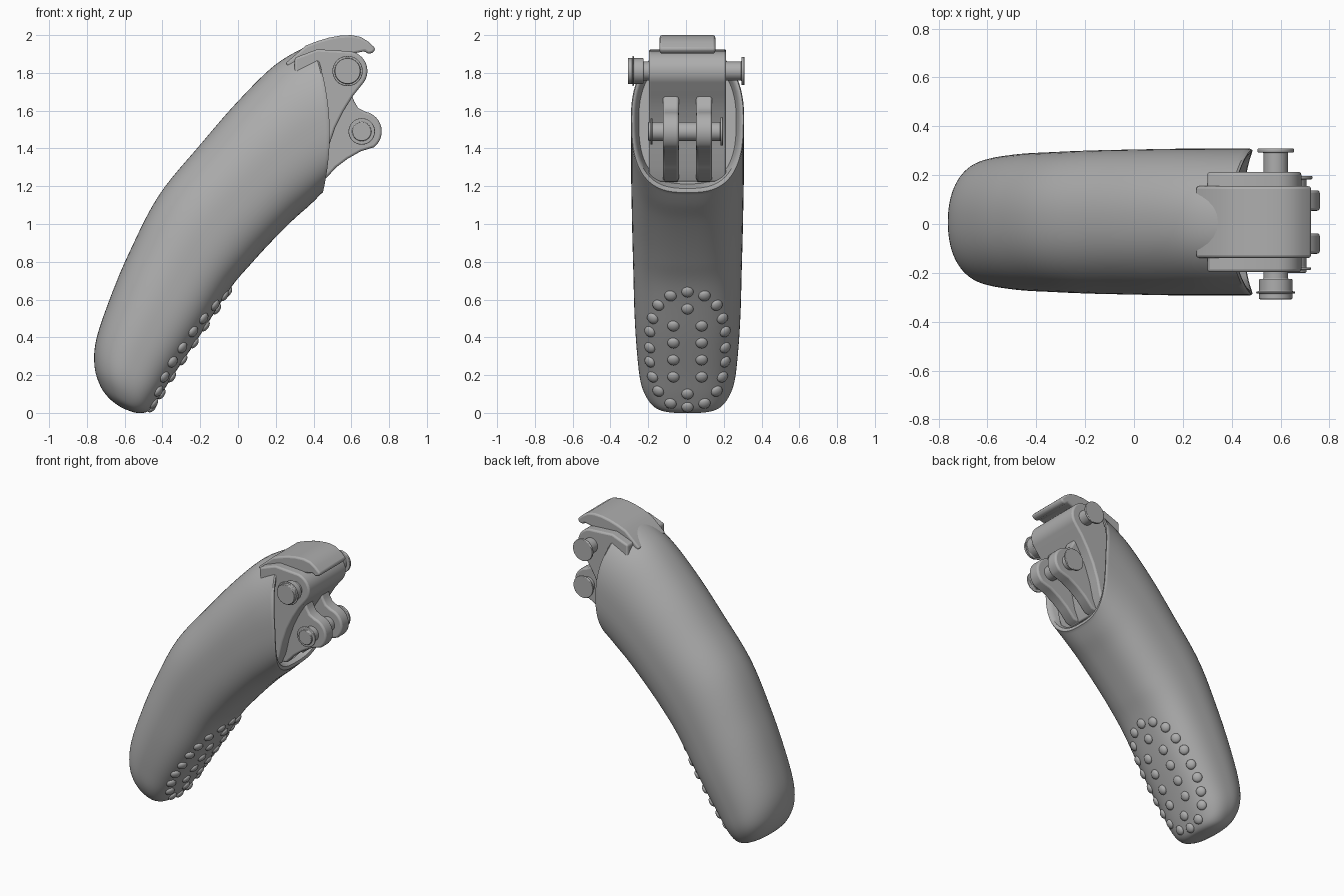
import bpy, bmesh, math
from mathutils import Vector
from mathutils.bvhtree import BVHTree

cube = bpy.data.objects.get("Cube")
if cube:
    bpy.data.objects.remove(cube, do_unlink=True)

grey = bpy.data.materials.new("plain grey")
grey.use_nodes = True
grey.diffuse_color = (0.42, 0.42, 0.42, 1)
grey.node_tree.nodes["Principled BSDF"].inputs["Base Color"].default_value = (0.42, 0.42, 0.42, 1)
MID = 0.008  # side-to-side middle of the handle


def finish(name, bm, bevel=0.0, angle=40):
    bmesh.ops.recalc_face_normals(bm, faces=bm.faces)
    mesh = bpy.data.meshes.new(name)
    bm.to_mesh(mesh)
    bm.free()
    mesh.materials.append(grey)
    ob = bpy.data.objects.new(name, mesh)
    bpy.context.collection.objects.link(ob)
    if bevel:
        mod = ob.modifiers.new("soft_edges", "BEVEL")
        mod.width, mod.segments, mod.limit_method = bevel, 3, "ANGLE"
        mod.angle_limit = math.radians(40)
    bpy.ops.object.select_all(action="DESELECT")
    ob.select_set(True)
    bpy.context.view_layer.objects.active = ob
    bpy.ops.object.shade_smooth_by_angle(angle=math.radians(angle))
    return ob


def arc(x, z, r, start, end, steps=14):
    angles = [math.radians(start + (end - start) * i / steps) for i in range(steps + 1)]
    return [(x + r * math.cos(a), z + r * math.sin(a)) for a in angles]


def slab(name, profile, y0, y1, bevel):
    """Side profile in x and z, extruded across y."""
    bm = bmesh.new()
    face = bm.faces.new([bm.verts.new((x, y0, z)) for x, z in profile])
    out = bmesh.ops.extrude_face_region(bm, geom=[face])["geom"]
    bmesh.ops.translate(bm, vec=(0, y1 - y0, 0),
                        verts=[v for v in out if isinstance(v, bmesh.types.BMVert)])
    return finish(name, bm, bevel)


def turned(name, x, z, steps, sides=40):
    """Lathe about a y axis; steps are (y, radius)."""
    bm = bmesh.new()
    rings = [[bm.verts.new((x + r * math.cos(math.tau * i / sides), y,
                            z + r * math.sin(math.tau * i / sides)))
              for i in range(sides)] for y, r in steps]
    skin(bm, rings)
    return finish(name, bm, 0.004)


def skin(bm, rings):
    for a, b in zip(rings, rings[1:]):
        for i in range(len(a)):
            j = (i + 1) % len(a)
            bm.faces.new((a[i], a[j], b[j], b[i]))
    bm.faces.new(rings[0])
    bm.faces.new(rings[-1])


def spline(p, per=6):
    out = []
    for i in range(len(p) - 1):
        a, b, c, d = p[max(i - 1, 0)], p[i], p[i + 1], p[min(i + 2, len(p) - 1)]
        for k in range(per):
            t = k / per
            out.append([0.5 * (2 * q + (r - o) * t + (2 * o - 5 * q + 4 * r - s) * t * t
                               + (3 * q - o - 3 * r + s) * t ** 3)
                        for o, q, r, s in zip(a, b, c, d)])
    return out + [list(p[-1])]


# Handle: upper edge x z, lower edge x z, half width, forward bulge
stations = [
    (-.62, .03, -.60, .02, .03, 0), (-.68, .075, -.535, .0, .14, 0),
    (-.73, .145, -.475, .01, .20, 0), (-.76, .25, -.42, .08, .245, 0),
    (-.75, .39, -.335, .21, .265, 0), (-.68, .60, -.195, .42, .28, 0),
    (-.58, .84, -.04, .66, .287, 0), (-.42, 1.15, .07, .79, .293, 0),
    (-.20, 1.42, .18, .91, .297, .02), (0, 1.65, .29, 1.02, .30, .03),
    (.20, 1.845, .38, 1.10, .30, .05), (.39, 1.955, .44, 1.16, .30, .06),
]


def section(bm, s, scale=1.0, back=0.0, sides=72):
    up, low = Vector((s[0], 0, s[1])), Vector((s[2], 0, s[3]))
    centre, half = (up + low) / 2, (up - low) / 2
    ahead = Vector((half.z, 0, -half.x)).normalized()
    ring = []
    for i in range(sides):
        c, w = math.cos(math.tau * i / sides), math.sin(math.tau * i / sides)
        n = 2.2 if c > 0 else 2.8
        v = math.copysign(abs(c) ** (2 / n), c) * scale
        u = math.copysign(abs(w) ** (2 / n), w) * scale
        p = centre + half * v + ahead * (s[5] * (1 - v * v) - back)
        ring.append(bm.verts.new((p.x, MID + u * s[4], max(p.z, 0))))
    return ring


bm = bmesh.new()
rings = [section(bm, s) for s in spline(stations)]
end = stations[-1]
# Rounded rim and sunken mouth
for scale, back in ((.985, -.008), (.96, -.006), (.93, .0), (.90, .025), (.86, .07)):
    rings.append(section(bm, end, scale, back))
skin(bm, rings)
bmesh.ops.recalc_face_normals(bm, faces=bm.faces)
tree = BVHTree.FromBMesh(bm)
finish("handle", bm)

# Grip dots on the underside, mirrored left and right
dots = [(0, .64), (0, .55), (0, .10), (0, .03)]
half_dots = [(.075, .46), (.075, .37), (.075, .28), (.075, .19), (.09, .62), (.155, .57),
             (.185, .50), (.20, .43), (.20, .345), (.20, .27), (.185, .19), (.155, .115), (.09, .05)]
dots += [(side * y, z) for y, z in half_dots for side in (-1, 1)]
bm = bmesh.new()
for y, z in dots:
    hit, normal, _, _ = tree.ray_cast(Vector((2, MID + y, z)), Vector((-1, 0, 0)))
    if hit is None:
        continue
    made = bmesh.ops.create_uvsphere(bm, u_segments=16, v_segments=8, radius=1)["verts"]
    turn = normal.to_track_quat("Z", "Y").to_matrix()
    for v in made:
        v.co = hit + turn @ Vector((v.co.x * .032, v.co.y * .032, v.co.z * .018))
finish("grip_dots", bm)

# Hood over the mouth
slab("hood", [(.25, 1.85), (.36, 1.945), (.42, 1.968), (.48, 1.986), (.54, 1.997), (.60, 2.0),
              (.65, 1.99), (.69, 1.965), (.728, 1.93), (.718, 1.908), (.69, 1.90), (.67, 1.915),
              (.60, 1.90), (.30, 1.80)], MID - .147, MID + .147, .014)

# Hinge bracket with a concave front
slab("hinge_bracket", [(.30, 1.88), (.42, 1.925)] + arc(.58, 1.81, .105, 85, -35)
     + [(.61, 1.68), (.56, 1.60), (.515, 1.51), (.48, 1.41), (.455, 1.30), (.42, 1.22), (.30, 1.30)],
     MID - .205, MID + .205, .012)

# Pair of clevis ears
for name, y in (("right_ear", -.08), ("left_ear", .096)):
    slab(name, [(.45, 1.60), (.60, 1.69), (.615, 1.65), (.635, 1.615)] + arc(.655, 1.49, .106, 80, -52)
         + [(.65, 1.385), (.58, 1.345), (.52, 1.30), (.46, 1.235), (.38, 1.22)],
         y - .042, y + .042, .012)

# Upper pin with flanged nut and flat head
turned("upper_pin", .58, 1.81, [(-.308, .045), (-.308, .068), (-.284, .068), (-.284, .08), (-.276, .08),
                                (-.276, .068), (-.225, .068), (-.225, .05), (.293, .05),
                                (.293, .075), (.309, .075), (.309, .04)])
# Lower pin with clip and flat head
turned("lower_pin", .655, 1.49, [(-.20, .03), (-.20, .05), (-.188, .05), (-.188, .07), (-.178, .07),
                                 (-.178, .05), (.183, .05), (.183, .075), (.196, .075), (.196, .04)])
